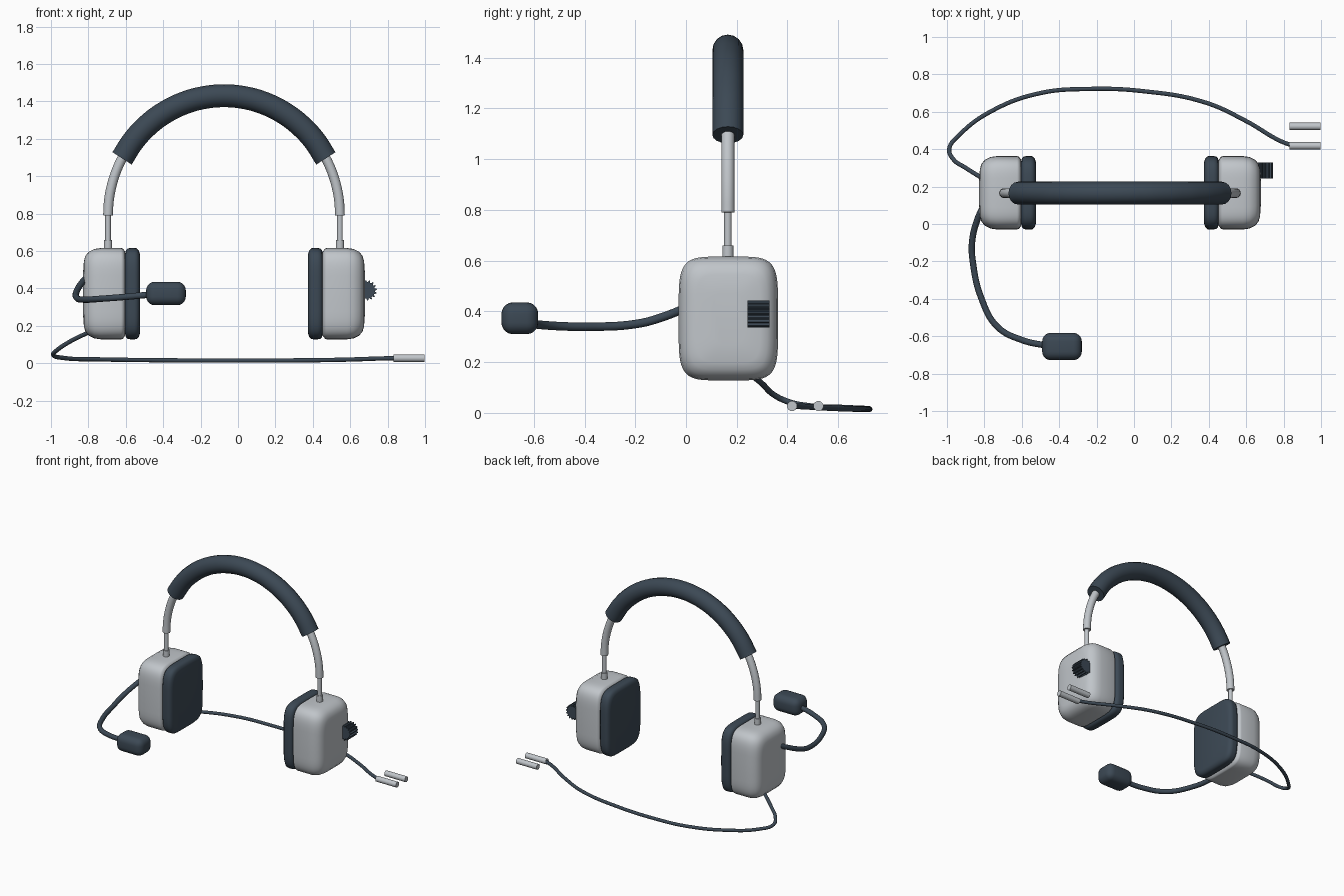
import bpy, bmesh, math
from mathutils import Vector, Matrix

if "Cube" in bpy.data.objects:
    bpy.data.objects.remove(bpy.data.objects["Cube"])

CX, BY = -0.075, 0.165          # headset mid-plane and band depth


def material(name, rgb):
    m = bpy.data.materials.new(name)
    m.diffuse_color = (*rgb, 1)
    m.use_nodes = True
    m.node_tree.nodes["Principled BSDF"].inputs["Base Color"].default_value = m.diffuse_color
    return m


LIGHT = material("light grey", (0.53, 0.56, 0.59))
DARK = material("dark slate", (0.045, 0.066, 0.09))


def smooth(ob, angle=40):
    bpy.ops.object.select_all(action='DESELECT')
    ob.select_set(True)
    bpy.context.view_layer.objects.active = ob
    bpy.ops.object.shade_smooth_by_angle(angle=math.radians(angle))


def from_bmesh(name, bm, mat, angle=40):
    bmesh.ops.recalc_face_normals(bm, faces=bm.faces)
    me = bpy.data.meshes.new(name)
    bm.to_mesh(me)
    bm.free()
    me.materials.append(mat)
    ob = bpy.data.objects.new(name, me)
    bpy.context.collection.objects.link(ob)
    smooth(ob, angle)
    return ob


def tube(name, points, radius, mat):
    """Round capped tube through the points."""
    cu = bpy.data.curves.new(name, 'CURVE')
    cu.dimensions = '3D'
    cu.bevel_depth = radius
    cu.bevel_resolution = 6
    cu.resolution_u = 8
    cu.use_fill_caps = True
    sp = cu.splines.new('BEZIER')
    sp.bezier_points.add(len(points) - 1)
    for bp, p in zip(sp.bezier_points, points):
        bp.co = p
        bp.handle_left_type = bp.handle_right_type = 'AUTO'
    ob = bpy.data.objects.new(name, cu)
    bpy.context.collection.objects.link(ob)
    bpy.ops.object.select_all(action='DESELECT')
    ob.select_set(True)
    bpy.context.view_layer.objects.active = ob
    bpy.ops.object.convert(target='MESH')
    ob = bpy.context.object
    ob.data.materials.clear()
    ob.data.materials.append(mat)
    smooth(ob)
    return ob


def rounded_loft(name, x0, side, layers, mat, n=64):
    """Rounded-rectangle slab; layers are (distance outward, inset)."""
    bm = bmesh.new()
    rings = []
    for d, inset in layers:
        ring = []
        for i in range(n):
            a = 2 * math.pi * i / n
            c, s = math.cos(a), math.sin(a)
            y = math.copysign(abs(c) ** 0.4, c) * (0.196 - inset)
            z = math.copysign(abs(s) ** 0.4, s) * (0.244 - inset)
            ring.append(bm.verts.new((x0 + side * d, BY + 0.002 + y, 0.372 + z)))
        rings.append(ring)
    for r0, r1 in zip(rings, rings[1:]):
        for i in range(n):
            j = (i + 1) % n
            bm.faces.new((r0[i], r0[j], r1[j], r1[i]))
    bm.faces.new(rings[0])
    bm.faces.new(rings[-1])
    return from_bmesh(name, bm, mat, 50)


def band_point(t):
    return Vector((CX + 0.62 * math.cos(t), BY, 0.79 + 0.64 * math.sin(t)))


def band_arc(a, b, n):
    return [band_point(math.radians(a + (b - a) * i / n)) for i in range(n + 1)]


# padded headband
tube("headband_pad", band_arc(28.5, 151.5, 12), 0.061, DARK)

CUP = [(0, 0.02), (0.012, 0.003), (0.022, 0), (0.13, 0), (0.165, 0.005),
       (0.195, 0.02), (0.213, 0.042), (0.221, 0.07), (0.226, 0.14)]
CUSHION = [(0, 0.03), (0.006, 0.012), (0.018, 0.001), (0.03, 0), (0.05, 0),
           (0.064, 0.002), (0.074, 0.012), (0.079, 0.03)]

for side, tag in ((-1, "left"), (1, "right")):
    # metal arm, slider rod and collar
    arc = band_arc(0, 32, 5) if side > 0 else band_arc(180, 148, 5)
    tube(tag + "_arm", arc, 0.026, LIGHT)
    x = CX + side * 0.62
    tube(tag + "_slider_rod", [(x, BY, 0.58), (x, BY, 0.81)], 0.015, LIGHT)
    tube(tag + "_collar", [(x, BY, 0.59), (x, BY, 0.66)], 0.022, LIGHT)
    # ear cup and cushion
    rounded_loft(tag + "_ear_cup", CX + side * 0.528, side, CUP, LIGHT)
    rounded_loft(tag + "_ear_cushion", CX + side * 0.45, side, CUSHION, DARK)

# ribbed volume wheel, turning on the depth axis
bm = bmesh.new()
TEETH = 16
loop = []
for i in range(TEETH * 4):
    r = 0.054 if i % 4 < 2 else 0.044
    a = 2 * math.pi * (i + 0.5) / (TEETH * 4)
    loop.append(bm.verts.new((0.688 + r * math.cos(a), 0.242, 0.39 + r * math.sin(a))))
face = bm.faces.new(loop)
ext = bmesh.ops.extrude_face_region(bm, geom=[face])
bmesh.ops.translate(bm, vec=(0, 0.088, 0),
                    verts=[g for g in ext["geom"] if isinstance(g, bmesh.types.BMVert)])
from_bmesh("volume_wheel", bm, DARK, 25)

# microphone boom
tube("microphone_boom", [(-0.79, 0.12, 0.48), (-0.835, 0.03, 0.43), (-0.866, -0.1, 0.375),
                         (-0.862, -0.2, 0.35), (-0.815, -0.4, 0.34), (-0.73, -0.55, 0.345),
                         (-0.6, -0.62, 0.355), (-0.44, -0.655, 0.37)], 0.017, DARK)

# foam microphone tip
bm = bmesh.new()
bmesh.ops.create_cube(bm, size=1, matrix=Matrix.Translation((-0.385, -0.655, 0.373))
                      @ Matrix.Diagonal((0.212, 0.145, 0.125, 1)))
bmesh.ops.bevel(bm, geom=bm.edges[:], offset=0.045, segments=5, profile=0.5, affect='EDGES')
from_bmesh("microphone_tip", bm, DARK, 60)

# trailing cable
tube("cable", [(-0.74, 0.2, 0.19), (-0.82, 0.25, 0.155), (-0.9, 0.3, 0.115),
               (-0.965, 0.345, 0.072), (-0.988, 0.4, 0.045), (-0.93, 0.48, 0.028),
               (-0.75, 0.61, 0.021), (-0.5, 0.7, 0.017), (-0.25, 0.722, 0.015),
               (0.05, 0.71, 0.015), (0.38, 0.65, 0.016), (0.6, 0.55, 0.02),
               (0.78, 0.445, 0.026), (0.85, 0.418, 0.027)], 0.0115, DARK)

# pair of plugs
for tag, y in (("front", 0.418), ("back", 0.522)):
    tube(tag + "_plug", [(0.832, y, 0.027), (0.998, y, 0.027)], 0.02, LIGHT)
